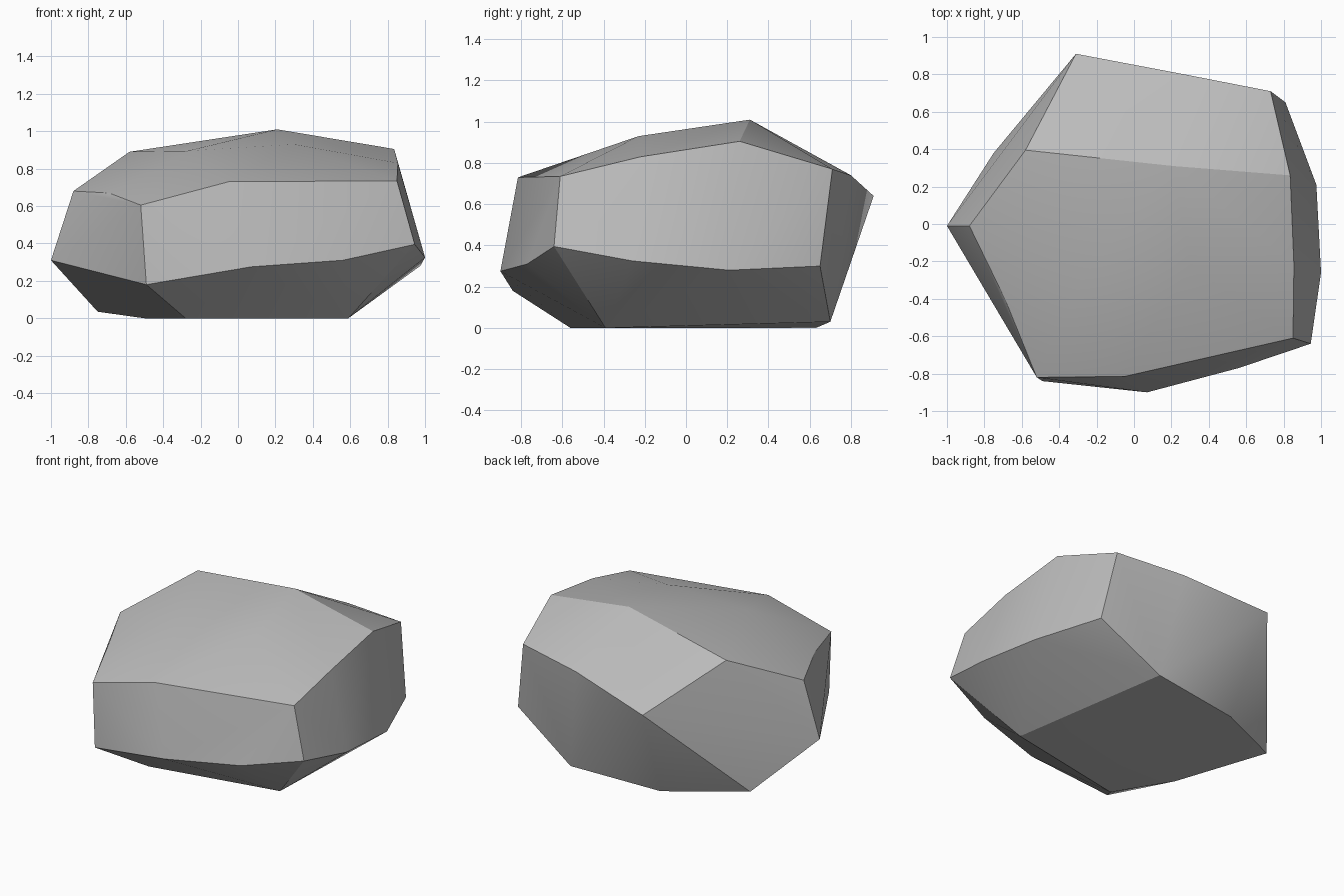
import bpy, bmesh, math

if "Cube" in bpy.data.objects:
    bpy.data.objects.remove(bpy.data.objects["Cube"])

# Corner rings of the boulder, from the ground up
base = [(0.59, -0.39, 0), (0.38, 0.70, 0.03), (-0.25, 0.63, 0),
        (-0.75, 0.38, 0.035), (-0.50, -0.20, 0), (-0.28, -0.56, 0)]
belt = [(0.07, -0.90, 0.275), (0.56, -0.77, 0.31), (0.945, -0.64, 0.395),
        (1.0, -0.26, 0.325), (0.975, 0.21, 0.28), (0.81, 0.65, 0.30),
        (-1.0, -0.01, 0.31), (-0.76, -0.40, 0.27), (-0.49, -0.84, 0.18)]
shoulder = [(-0.52, -0.82, 0.605), (-0.05, -0.815, 0.73), (0.43, -0.69, 0.74),
            (0.85, -0.61, 0.735), (0.855, -0.22, 0.83), (0.835, 0.26, 0.905),
            (0.73, 0.71, 0.77), (0.27, 0.80, 0.74), (-0.31, 0.91, 0.64),
            (-0.88, -0.01, 0.68), (-0.69, -0.40, 0.67)]
crown = [(0.21, 0.31, 1.01), (0.30, -0.23, 0.93),
         (-0.58, 0.395, 0.89), (-0.27, -0.28, 0.895)]

# Wrap the corners in a faceted shell
bm = bmesh.new()
for p in base + belt + shoulder + crown:
    bm.verts.new(p)
hull = bmesh.ops.convex_hull(bm, input=bm.verts)
loose = {v for v in hull["geom_interior"] + hull["geom_unused"]
         if isinstance(v, bmesh.types.BMVert)}
bmesh.ops.delete(bm, geom=list(loose), context='VERTS')

# Merge nearly flat neighbours into broad facets
bmesh.ops.dissolve_limit(bm, angle_limit=math.radians(3),
                         verts=bm.verts, edges=bm.edges)
bmesh.ops.recalc_face_normals(bm, faces=bm.faces)

mesh = bpy.data.meshes.new("boulder")
bm.to_mesh(mesh)
bm.free()
boulder = bpy.data.objects.new("boulder", mesh)
bpy.context.collection.objects.link(boulder)

# Plain grey stone
stone = bpy.data.materials.new("grey_stone")
stone.diffuse_color = (0.5, 0.5, 0.5, 1)
stone.use_nodes = True
stone.node_tree.nodes["Principled BSDF"].inputs["Base Color"].default_value = stone.diffuse_color
mesh.materials.append(stone)

# Soft shading across shallow folds, crisp main edges
bpy.context.view_layer.objects.active = boulder
boulder.select_set(True)
bpy.ops.object.shade_smooth_by_angle(angle=math.radians(25))
